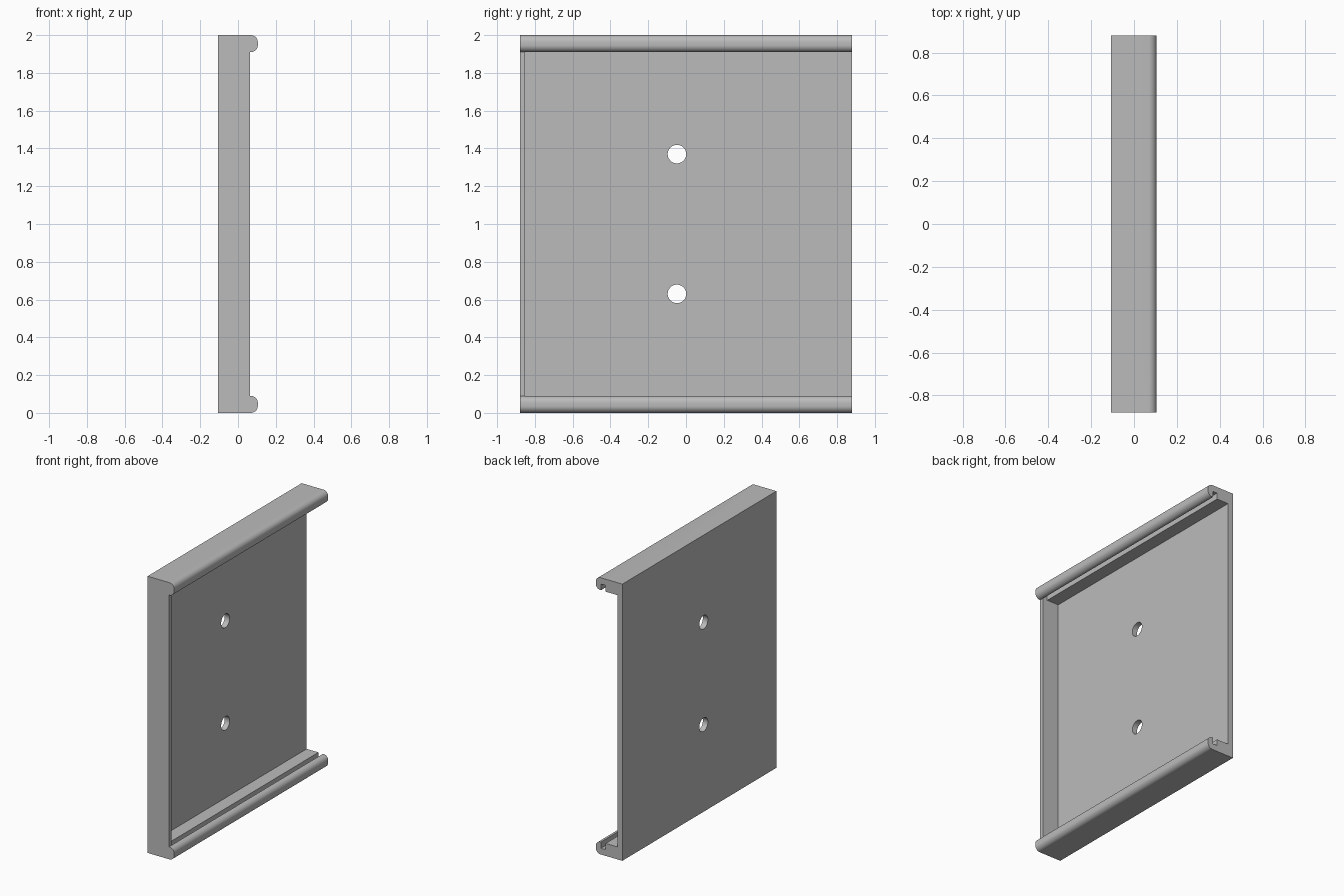
import bpy, bmesh, math

cube = bpy.data.objects.get("Cube")
if cube:
    bpy.data.objects.remove(cube, do_unlink=True)

# Main dimensions
BACK, PLATE, LEDGE, LIP, NOSE = -0.107, -0.067, 0.027, 0.064, 0.105
FRONT_Y, BACK_Y, WALL = -0.88, 0.88, 0.027
HEIGHT, RAIL, ROOF, ROUND = 2.0, 0.09, 0.045, 0.037

grey = bpy.data.materials.new("plain grey")
grey.use_nodes = True
colour = (0.5, 0.5, 0.5, 1)
grey.diffuse_color = colour
grey.node_tree.nodes["Principled BSDF"].inputs["Base Color"].default_value = colour


def extrude_profile(name, points, y0, y1):
    """Extrude an x-z outline along y."""
    bm = bmesh.new()
    face = bm.faces.new([bm.verts.new((x, y0, z)) for x, z in points])
    made = bmesh.ops.extrude_face_region(bm, geom=[face])["geom"]
    verts = [v for v in made if isinstance(v, bmesh.types.BMVert)]
    bmesh.ops.translate(bm, verts=verts, vec=(0, y1 - y0, 0))
    bmesh.ops.recalc_face_normals(bm, faces=bm.faces)
    mesh = bpy.data.meshes.new(name)
    bm.to_mesh(mesh)
    bm.free()
    mesh.materials.append(grey)
    obj = bpy.data.objects.new(name, mesh)
    bpy.context.collection.objects.link(obj)
    return obj


def arc(cx, cz, r, start, end, steps=8):
    angles = [math.radians(start + (end - start) * i / steps) for i in range(steps + 1)]
    return [(cx + r * math.cos(a), cz + r * math.sin(a)) for a in angles]


def combine(target, tool, operation):
    mod = target.modifiers.new(operation, "BOOLEAN")
    mod.operation, mod.object, mod.solver = operation, tool, "EXACT"
    bpy.context.view_layer.objects.active = target
    bpy.ops.object.modifier_apply(modifier=mod.name)
    bpy.data.objects.remove(tool, do_unlink=True)


# Lower half of the channel section: plate, rounded lip, groove and ledge
cx = NOSE - ROUND
lower = [(BACK, 0)]
lower += arc(cx, ROUND, ROUND, -90, 0)
lower += arc(cx, RAIL - ROUND, ROUND, 0, 90)
lower += [(LIP, RAIL), (LIP, ROOF), (LEDGE, ROOF), (LEDGE, RAIL), (PLATE, RAIL)]
upper = [(x, HEIGHT - z) for x, z in reversed(lower)]
holder = extrude_profile("channel_holder", lower + upper, FRONT_Y, BACK_Y)

# Closed end wall at the front
wall = extrude_profile("end_wall", [(BACK, 0), (LIP, 0), (LIP, HEIGHT), (BACK, HEIGHT)],
                       FRONT_Y, FRONT_Y + WALL)
combine(holder, wall, "UNION")

# Two screw holes through the plate
for z in (0.63, 1.37):
    bpy.ops.mesh.primitive_cylinder_add(vertices=40, radius=0.049, depth=0.12,
                                        location=(BACK + 0.02, -0.048, z),
                                        rotation=(0, math.pi / 2, 0))
    drill = bpy.context.object
    drill.name = "hole_cutter"
    drill.hide_render = True
    drill.data.materials.append(grey)
    combine(holder, drill, "DIFFERENCE")

# Smooth lips and holes, sharp corners elsewhere
bpy.ops.object.select_all(action="DESELECT")
holder.select_set(True)
bpy.context.view_layer.objects.active = holder
bpy.ops.object.shade_smooth_by_angle(angle=math.radians(30))
